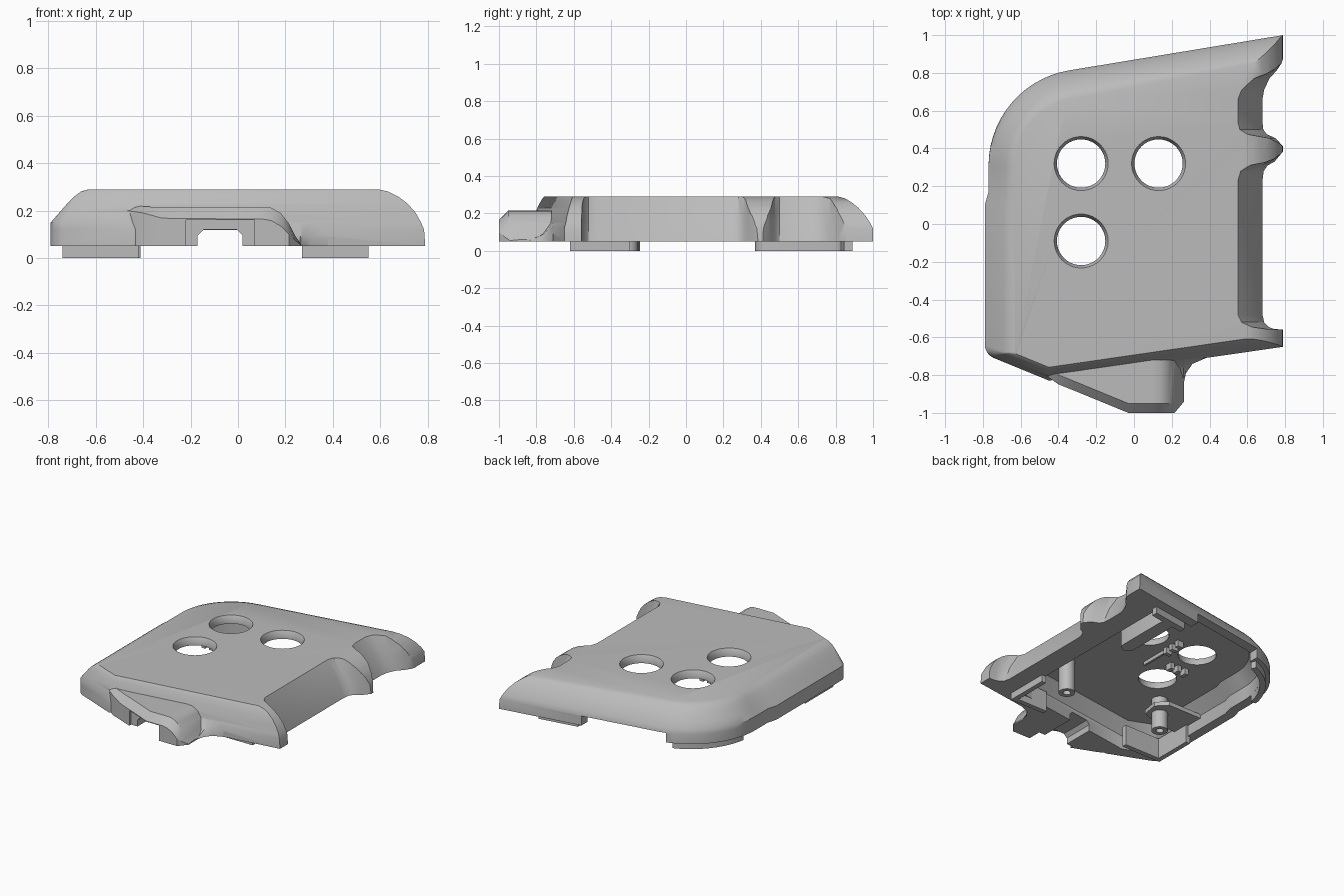
import bpy, bmesh, math
from mathutils import Vector

if "Cube" in bpy.data.objects:
    bpy.data.objects.remove(bpy.data.objects["Cube"])

grey = bpy.data.materials.new("plain grey plastic")
grey.use_nodes = True
grey.diffuse_color = (0.5, 0.5, 0.5, 1)
grey.node_tree.nodes["Principled BSDF"].inputs["Base Color"].default_value = (0.5, 0.5, 0.5, 1)


def loft(name, rings):
    """Join equal-length rings of points into a capped solid."""
    bm = bmesh.new()
    loops = [[bm.verts.new(p) for p in ring] for ring in rings]
    n = len(loops[0])
    for a, b in zip(loops, loops[1:]):
        for i in range(n):
            j = (i + 1) % n
            bm.faces.new((a[i], a[j], b[j], b[i]))
    bm.faces.new(loops[0][::-1])
    bm.faces.new(loops[-1])
    bmesh.ops.recalc_face_normals(bm, faces=bm.faces)
    mesh = bpy.data.meshes.new(name)
    bm.to_mesh(mesh)
    bm.free()
    mesh.materials.append(grey)
    obj = bpy.data.objects.new(name, mesh)
    bpy.context.collection.objects.link(obj)
    return obj


def prism(name, pts, z0, z1):
    return loft(name, [[(x, y, z) for x, y in pts] for z in (z0, z1)])


def box(name, x0, x1, y0, y1, z0, z1):
    return prism(name, [(x0, y0), (x1, y0), (x1, y1), (x0, y1)], z0, z1)


def circle(x, y, r, z, n=40):
    return [(x + r * math.cos(math.tau * i / n), y + r * math.sin(math.tau * i / n), z)
            for i in range(n)]


def boolean(target, tool, operation):
    mod = target.modifiers.new("cut", 'BOOLEAN')
    mod.operation = operation
    mod.solver = 'EXACT'
    mod.object = tool
    tool.hide_render = True
    bpy.context.view_layer.objects.active = target
    bpy.ops.object.modifier_apply(modifier=mod.name)
    bpy.data.objects.remove(tool)


# Body plan: corners with fillet radius, anticlockwise from the back right
PLAN = [(0.79, 1.0, 0), (-0.77, 0.743, 0.51), (-0.77, 0.17, 0), (-0.79, 0.10, 0),
        (-0.79, -0.69, 0.08), (-0.45, -0.829, 0), (0.79, -0.65, 0)]


def plan_ring(offsets, z):
    """Inset every plan edge by its own distance and fillet the corners."""
    n = len(PLAN)
    pts = [Vector(p[:2]) for p in PLAN]
    lines = []
    for i in range(n):
        d = (pts[(i + 1) % n] - pts[i]).normalized()
        lines.append((pts[i] + Vector((-d.y, d.x)) * offsets[i], d))
    ring = []
    for i in range(n):
        (p, d), (q, e) = lines[i - 1], lines[i]
        corner = p + d * ((q - p).cross(e) / d.cross(e))
        if PLAN[i][2] == 0:
            ring.append((corner.x, corner.y, z))
            continue
        r = max(PLAN[i][2] - (offsets[i - 1] + offsets[i]) / 2, 0.01)
        turn = d.angle(e)
        centre = corner - d * r * math.tan(turn / 2) + Vector((-d.y, d.x)) * r
        start = math.atan2(-d.x, d.y)
        for k in range(15):
            a = start + turn * k / 14
            ring.append((centre.x + r * math.cos(a), centre.y + r * math.sin(a), z))
    return ring


# Main cover: rounded back and right, bevelled left, steep front
LEVELS = [0.05, 0.12, 0.15, 0.19, 0.23, 0.26, 0.28, 0.29]
BACK = [0, 0, 0.012, 0.035, 0.065, 0.095, 0.122, 0.15]
LEFT = [0, 0, 0, 0.035, 0.07, 0.10, 0.127, 0.16]
SLANT = [0, 0, 0, 0.015, 0.03, 0.043, 0.055, 0.065]
FRONT = [0, 0, 0.01, 0.02, 0.035, 0.05, 0.062, 0.07]
RIGHT = [0, 0.005, 0.018, 0.04, 0.075, 0.115, 0.155, 0.20]
cover = loft("cover", [plan_ring((b, l * 0.87, l * 0.93, l, s, f, r), z) for z, b, l, s, f, r
                       in zip(LEVELS, BACK, LEFT, SLANT, FRONT, RIGHT)])

# Front lip: sections along x as (x, front y, top z, front edge z)
LIP = [(-0.47, -0.80, 0.235, 0.20), (-0.40, -0.849, 0.217, 0.19), (-0.32, -0.881, 0.215, 0.168),
       (-0.03, -1.0, 0.215, 0.165), (0.10, -1.0, 0.215, 0.165), (0.14, -1.0, 0.212, 0.158),
       (0.18, -1.0, 0.19, 0.135), (0.215, -1.0, 0.145, 0.10), (0.24, -0.97, 0.095, 0.075),
       (0.265, -0.94, 0.06, 0.055)]
lip = loft("front_lip", [[(x, -0.72, 0.05), (x, -0.72, t), (x, y + 0.05, t), (x, y, e), (x, y, 0.05)]
                         for x, y, t, e in LIP])
boolean(cover, lip, 'UNION')

# Curved web where the lip runs into the front wall
WEB = [(0.20, -0.86), (0.262, -0.85), (0.275, -0.79), (0.31, -0.74), (0.38, -0.71)]
web = loft("lip_web", [[(x, max(y, 0.146 * x + lim), z) for x, y in WEB] + [(0.38, -0.6, z), (0.20, -0.6, z)]
                       for z, lim in ((0.05, -1.0), (0.09, -0.80), (0.16, -0.745), (0.26, -0.71))])
boolean(cover, web, 'UNION')

# Finger scoops along the right edge, walls leaning outwards as they go down
SCOOPS = [
    [(1.1, -0.56), (0.79, -0.56), (0.68, -0.555), (0.62, -0.545), (0.57, -0.52), (0.55, -0.48),
     (0.55, 0.23), (0.565, 0.28), (0.61, 0.31), (0.69, 0.33), (0.79, 0.385), (1.1, 0.39)],
    [(1.1, 0.41), (0.79, 0.41), (0.70, 0.455), (0.60, 0.475), (0.56, 0.50), (0.55, 0.54),
     (0.55, 0.66), (0.57, 0.71), (0.63, 0.77), (0.71, 0.81), (0.77, 0.85), (0.79, 0.88), (1.1, 0.95)]]
SLOPE = [(-0.02, 0.14), (0.05, 0.13), (0.17, 0.08), (0.29, 0), (0.35, -0.04)]
for pts in SCOOPS:
    boolean(cover, loft("scoop_cutter", [[(x + s * max(0, (0.79 - x) / 0.24), y, z) for x, y in pts]
                                         for z, s in SLOPE]), 'DIFFERENCE')

# Hollow underside
rings = []
for z, extra in ((-0.02, 0), (0.15, 0), (0.235, 0.07)):
    rings.append(plan_ring([d + extra for d in (0.07, 0.07, 0.07, 0.07, 0.09, 0.12, 0.27)], z))
boolean(cover, loft("hollow_cutter", rings), 'DIFFERENCE')

# Front port and back rim notch
for dims in ((-0.22, 0.07, -1.05, -0.9, 0, 0.16), (-0.40, 0.20, 0.65, 1.0, 0, 0.118)):
    boolean(cover, box("notch_cutter", *dims), 'DIFFERENCE')
port = [(-0.17, 0), (0.02, 0), (0.02, 0.095), (-0.005, 0.12), (-0.145, 0.12), (-0.17, 0.095)]
boolean(cover, loft("port_cutter", [[(x, y, z) for x, z in port] for y in (-1.05, -0.6)]), 'DIFFERENCE')

# Three button holes with bevelled rims
for x, y in ((-0.28, 0.32), (0.13, 0.32), (-0.28, -0.09)):
    boolean(cover, loft("hole_cutter", [circle(x, y, r, z) for z, r in
                        ((0.1, 0.128), (0.262, 0.128), (0.29, 0.143), (0.32, 0.15))]), 'DIFFERENCE')

parts = [cover]

# Screw posts, one on a corner boss
for name, x, y in (("right_screw_post", 0.325, -0.31), ("left_screw_post", -0.475, -0.30)):
    parts.append(loft(name, [circle(x, y, r, z, 24) for z, r in
                             ((0.25, 0.055), (0, 0.055), (0, 0.026), (0.15, 0.026))]))
boss = [(-0.74, -0.17), (-0.74, -0.42), (-0.56, -0.42), (-0.40, -0.36), (-0.38, -0.24), (-0.45, -0.17)]
parts.append(prism("corner_boss", boss, 0.13, 0.16))

# Locating ridges below the rim: an arc at the back, angled walls at the front
arc = [(r * math.cos(a) - 0.26, r * math.sin(a) + 0.31)
       for r, order in ((0.48, range(13)), (0.44, range(12, -1, -1)))
       for a in (math.radians(110 + 5 * k) for k in order)]
parts.append(prism("corner_ridge", arc, 0, 0.12))
parts.append(prism("back_ridge", [(0.27, 0.80), (0.55, 0.845), (0.55, 0.89), (0.27, 0.845)], 0, 0.12))
for name, side, end in (("left_front_ridge", -0.74, -0.42), ("right_front_ridge", 0.55, 0.27)):
    t = math.copysign(0.035, end - side)
    parts.append(prism(name, [(side, -0.30), (side, -0.62), (end, -0.62), (end, -0.585),
                              (side + t, -0.585), (side + t, -0.30)], 0, 0.15))

# Raised bar with rounded ends on the inner face
bar = [(0.40 + 0.05 * math.cos(a), (0.80 if k < 9 else 0.42) + 0.05 * math.sin(a))
       for k in range(18) for a in [math.pi * (k if k < 9 else k - 1) / 8]]
parts.append(prism("inner_bar", bar, 0, 0.25))

# Small clips and a rib between the holes
for i, y in enumerate((0.26, 0.32, 0.38)):
    parts.append(box(f"side_clip_{i}", -0.10, -0.05, y - 0.015, y + 0.015, 0.19, 0.25))
for i, x in enumerate((-0.34, -0.28, -0.22)):
    parts.append(box(f"middle_clip_{i}", x - 0.015, x + 0.015, 0.09, 0.14, 0.19, 0.25))
parts.append(box("inner_rib", -0.08, -0.065, 0.02, 0.23, 0.21, 0.25))

# Smooth curves, crisp edges
bpy.ops.object.select_all(action='DESELECT')
for obj in parts:
    obj.select_set(True)
bpy.context.view_layer.objects.active = cover
bpy.ops.object.shade_smooth_by_angle(angle=math.radians(32))
